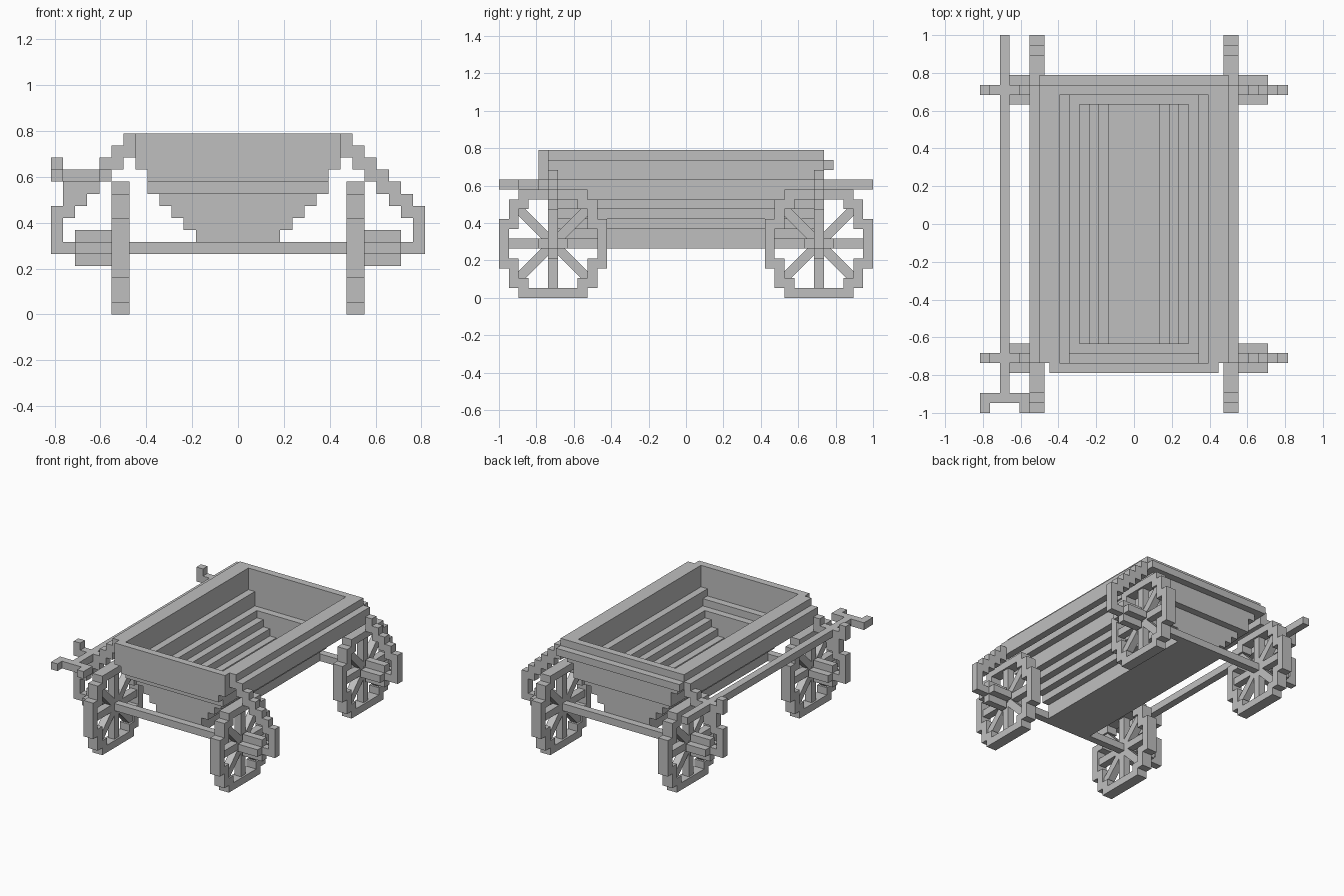
import bpy, bmesh, math
from mathutils import Matrix, Vector

old = bpy.data.objects.get("Cube")
if old:
    bpy.data.objects.remove(old, do_unlink=True)

U = 2 / 38          # one block of the model
AXLE_Y, AXLE_Z = 13.5, 5.5

grey = bpy.data.materials.new("plain grey")
grey.use_nodes = True
grey.diffuse_color = (0.52, 0.52, 0.52, 1)
grey.node_tree.nodes["Principled BSDF"].inputs["Base Color"].default_value = grey.diffuse_color


def add_box(bm, x, y, z, turn=None):
    """Add a block from (low, high) ranges given in block units."""
    size = Vector((r[1] - r[0] for r in (x, y, z)))
    mid = Vector((sum(r) / 2 for r in (x, y, z)))
    m = Matrix.Translation(mid) @ Matrix.Diagonal((*size, 1))
    if turn:
        m = turn @ m
    bmesh.ops.create_cube(bm, size=1, matrix=Matrix.Scale(U, 4) @ m)


def make(name, boxes):
    """Build one object from a list of blocks."""
    bm = bmesh.new()
    for b in boxes:
        add_box(bm, *b)
    mesh = bpy.data.meshes.new(name)
    bm.to_mesh(mesh)
    bm.free()
    mesh.materials.append(grey)
    ob = bpy.data.objects.new(name, mesh)
    bpy.context.collection.objects.link(ob)
    return ob


def flip(r, s):
    return r if s > 0 else (-r[1], -r[0])


# Floor of the tray
make("floor", [((-3.5, 3.5), (-13, 13), (5, 6))])

# Stepped side boards, narrow at the floor and wide at the rim
for s, side in ((1, "left"), (-1, "right")):
    boards = [(flip((2.5 + i, 3.5 + i), s), (-13, 13), (6 + i, 7 + i)) for i in range(4)]
    boards.append((flip((6.5, 7.5), s), (-14, 14), (10, 12)))
    boards.append((flip((7.5, 8.5), s), (-14, 14), (12, 15)))
    boards.append((flip((8.5, 9.5), s), (-14, 14), (13, 15)))
    boards.append((flip((9.5, 10.5), s), (-14, 14), (12, 14)))
    make(side + "_side_boards", boards)

# End walls follow the stepped section of the sides
lower = [(2.5 + i, 6 + i) for i in range(4)]
make("front_wall",
     [((-w, w), (-13, -12), (z, z + 1)) for w, z in lower]
     + [((-6.5, 6.5), (-14, -13), (10, 11)),
        ((-7.5, 7.5), (-15, -14), (11, 12)),
        ((-8.5, 8.5), (-15, -14), (12, 15))])
make("back_wall",
     [((-w, w), (12, 13), (z, z + 1)) for w, z in lower]
     + [((-6.5, 6.5), (13, 14), (10, 12)),
        ((-7.5, 7.5), (13, 14), (12, 15)),
        ((-9.5, 9.5), (14, 15), (13, 14))])

# Axles with stepped bows and wheels at both ends
for e, end in ((1, "back"), (-1, "front")):
    yc = AXLE_Y * e
    slot = (yc - 0.5, yc + 0.5)
    make(end + "_axle", [((-15.5, 15.5), slot, (5, 6))])

    for s, side in ((1, "left"), (-1, "right")):
        name = end + "_" + side
        # Bow stepping down from the rim to the axle tip
        bow = [(flip((10.5 + i, 11.5 + i), s), slot, (11 - i, 13 - i)) for i in range(4)]
        bow.append((flip((14.5, 15.5), s), slot, (5, 9)))
        make(name + "_bow", bow)

        # Cross-shaped hub
        make(name + "_hub", [
            (flip((10.5, 13.5), s), (yc - 1.5, yc + 1.5), (5, 6)),
            (flip((10.5, 13.5), s), slot, (4, 7))])

        # Blocky rim
        tyre = flip((9, 10.5), s)
        rim = []
        for k in (1, -1):
            def y(a, b):
                return tuple(yc + v for v in flip((a, b), k))
            rim.append((tyre, y(4.5, 5.5), (3, 8)))
            zr = flip((4.5, 5.5), k)
            rim.append((tyre, (yc - 3.5, yc + 3.5), (AXLE_Z + zr[0], AXLE_Z + zr[1])))
            for j in (1, -1):
                for (ya, yb), zz in (((3.5, 4.5), (1.5, 4.5)), ((2.5, 3.5), (3.5, 4.5))):
                    zf = flip(zz, j)
                    rim.append((tyre, y(ya, yb), (AXLE_Z + zf[0], AXLE_Z + zf[1])))
        make(name + "_rim", rim)

        # Eight spokes as four crossing bars
        spoke = flip((9.25, 10.25), s)
        spokes = []
        for i in range(4):
            half = 4.5 if i % 2 == 0 else 5
            turn = Matrix.Translation((0, yc, AXLE_Z)) @ Matrix.Rotation(i * math.pi / 4, 4, "X")
            spokes.append((spoke, (-half, half), (-0.5, 0.5), turn))
        make(name + "_spokes", spokes)

    # Bracket carrying the pole on the right side
    make(end + "_pole_bracket", [
        ((-15.5, -10.5), slot, (11, 12)),
        ((-15.5, -14.5), slot, (12, 13)),
        ((-14.5, -12.5), slot, (9, 11))])

# Long pole with a forked handle at the front
make("pole", [((-13.5, -12.5), (-17, 19), (11, 12))])
make("pole_handle", [
    ((-15.5, -10.5), (-18, -17), (11, 12)),
    ((-15.5, -14.5), (-19, -18), (11, 12)),
    ((-11.5, -10.5), (-19, -18), (11, 12))])
